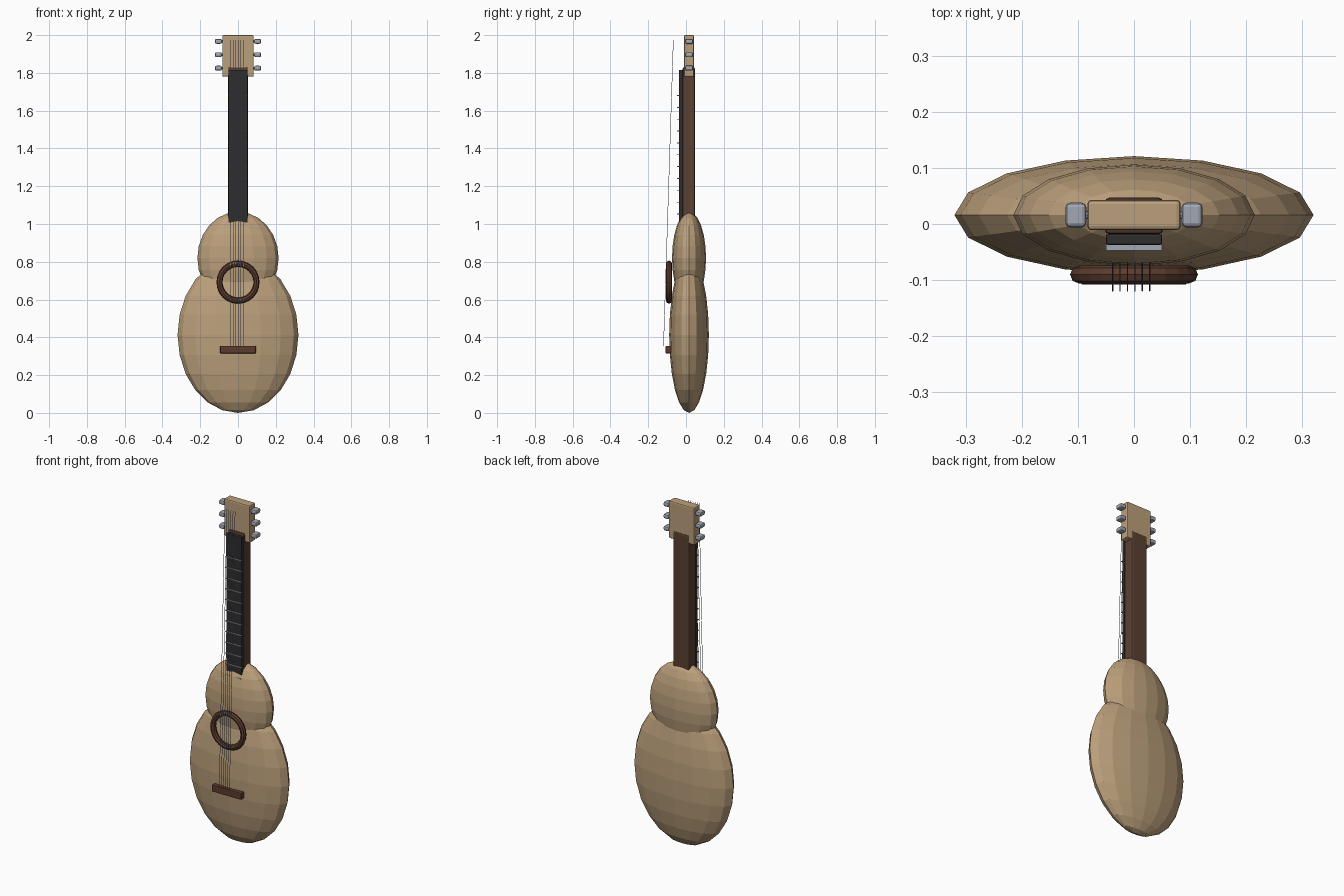
import bpy
import math
from mathutils import Vector

if "Cube" in bpy.data.objects:
    bpy.data.objects.remove(bpy.data.objects["Cube"])


def material(name, color):
    m = bpy.data.materials.new(name)
    m.diffuse_color = (*color, 1)
    m.use_nodes = True
    m.node_tree.nodes["Principled BSDF"].inputs["Base Color"].default_value = m.diffuse_color
    return m


TAN = material("tan wood", (0.50, 0.35, 0.20))
BROWN = material("neck brown", (0.105, 0.052, 0.031))
TRIM = material("red brown trim", (0.105, 0.045, 0.027))
DARK = material("dark board", (0.028, 0.027, 0.028))
METAL = material("steel", (0.36, 0.39, 0.45))


def finish(name, mat):
    ob = bpy.context.object
    ob.name = name
    ob.data.materials.append(mat)
    return ob


def box(name, mat, lo, hi, bevel=0.0):
    """Box between two corners with an optional rounded edge."""
    lo, hi = Vector(lo), Vector(hi)
    bpy.ops.mesh.primitive_cube_add(size=1, location=(lo + hi) / 2)
    ob = finish(name, mat)
    ob.scale = hi - lo
    bpy.ops.object.transform_apply(location=False, rotation=False, scale=True)
    if bevel:
        mod = ob.modifiers.new("bevel", 'BEVEL')
        mod.width = bevel
        mod.segments = 2
    return ob


def ellipsoid(name, mat, center, radii):
    bpy.ops.mesh.primitive_uv_sphere_add(segments=16, ring_count=12, radius=1, location=center)
    ob = finish(name, mat)
    ob.scale = radii
    return ob


def rod(name, mat, a, b, radius, sides=6):
    a, b = Vector(a), Vector(b)
    bpy.ops.mesh.primitive_cylinder_add(vertices=sides, radius=radius, depth=(b - a).length,
                                        location=(a + b) / 2)
    ob = finish(name, mat)
    ob.rotation_euler = (b - a).to_track_quat('Z', 'Y').to_euler()
    return ob


# Two-lobed faceted body
ellipsoid("lower_body", TAN, (0, 0.016, 0.413), (0.32, 0.105, 0.413))
ellipsoid("upper_body", TAN, (0, 0.016, 0.82), (0.215, 0.09, 0.245))

# Sound ring and bridge
bpy.ops.mesh.primitive_torus_add(major_segments=24, minor_segments=8, major_radius=0.098,
                                 minor_radius=0.016, location=(0, -0.09, 0.692),
                                 rotation=(math.pi / 2, 0, 0))
finish("sound_ring", TRIM)
box("bridge", TRIM, (-0.095, -0.108, 0.315), (0.095, -0.07, 0.354), 0.004)

# Neck, fingerboard and headstock
box("neck", BROWN, (-0.052, -0.018, 0.98), (0.052, 0.047, 1.83), 0.008)
box("fingerboard", DARK, (-0.05, -0.037, 0.98), (0.05, -0.018, 1.815), 0.003)
box("headstock", TAN, (-0.083, -0.011, 1.78), (0.083, 0.043, 2.0), 0.007)

# Twelve evenly spaced frets
for i in range(12):
    z = 1.68 - i * 0.0627
    box(f"fret_{i + 1}", METAL, (-0.05, -0.047, z - 0.002), (0.05, -0.036, z + 0.002))

# Tuning pegs on both sides
for side, label in ((-1, "left"), (1, "right")):
    for i, z in enumerate((1.825, 1.896, 1.967)):
        xs = sorted((side * 0.085, side * 0.122))
        box(f"peg_{label}_{i + 1}", METAL, (xs[0], -0.006, z - 0.013), (xs[1], 0.038, z + 0.013), 0.008)
        rod(f"peg_stem_{label}_{i + 1}", METAL, (side * 0.07, 0.016, z), (side * 0.1, 0.016, z), 0.007, 8)

# Six slanted strings
for i in range(6):
    x = -0.038 + i * 0.0132
    rod(f"string_{i + 1}", METAL, (x, -0.119, 0.355), (x, -0.067, 1.975), 0.0013)
